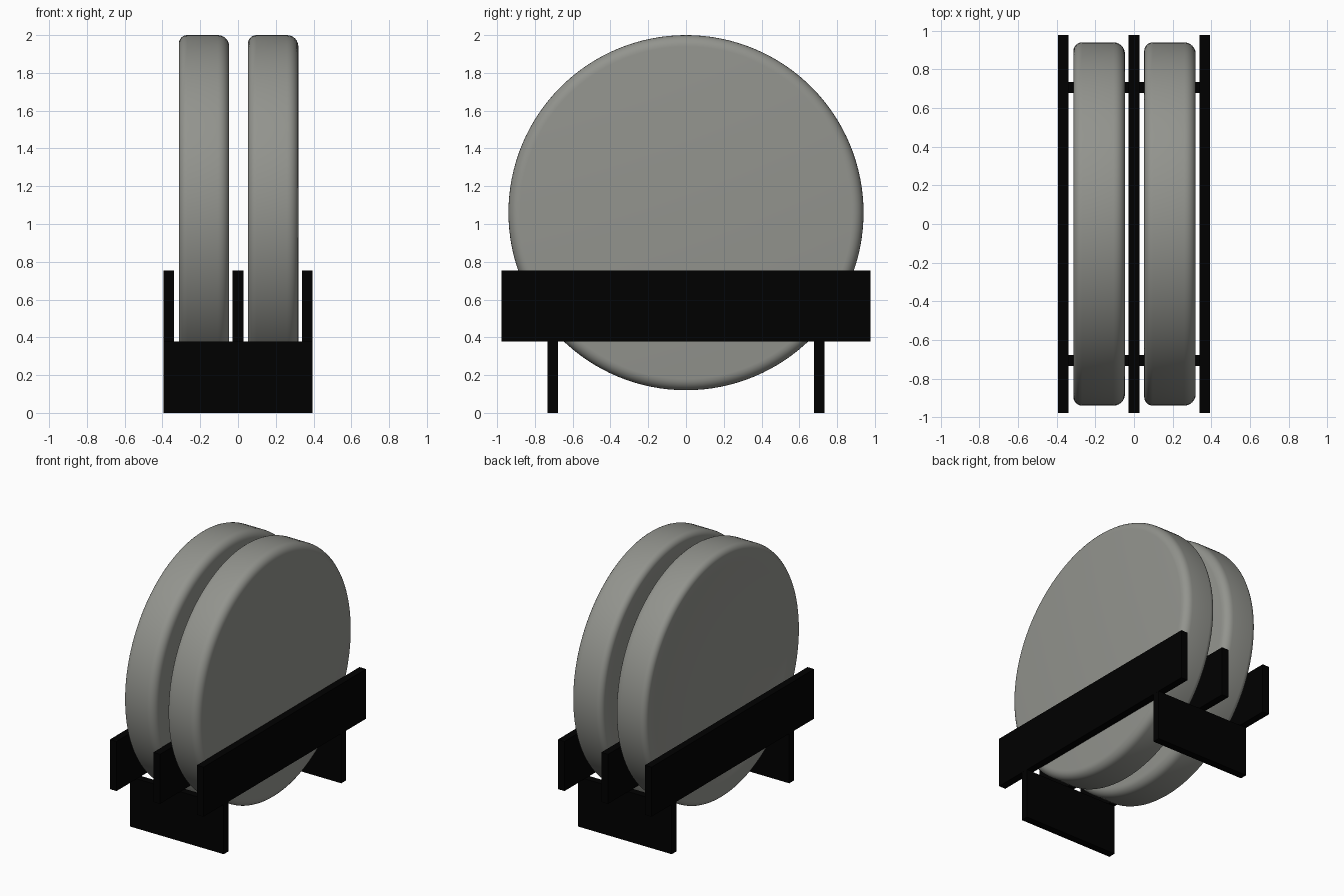
import bpy
import bmesh
from math import radians, sin, cos, pi
from mathutils import Vector

cube = bpy.data.objects.get("Cube")
if cube:
    bpy.data.objects.remove(cube, do_unlink=True)


def make_material(name, color):
    mat = bpy.data.materials.new(name)
    mat.use_nodes = True
    mat.diffuse_color = color
    bsdf = next(n for n in mat.node_tree.nodes if n.type == 'BSDF_PRINCIPLED')
    bsdf.inputs["Base Color"].default_value = color
    return mat


stone = make_material("warm_grey", (0.29, 0.295, 0.27, 1))
black = make_material("black", (0, 0, 0, 1))

RADIUS, HALF, DISH = 0.94, 0.1335, 0.08
THICK = 0.056


def plank(name, location, size):
    bpy.ops.mesh.primitive_cube_add(size=1, location=location)
    obj = bpy.context.object
    obj.name = name
    obj.scale = size
    bpy.ops.object.transform_apply(location=False, rotation=False, scale=True)
    obj.data.materials.append(black)


def rim_corner(side, r):
    # Quarter-round from the face (side -1 or 1) to the rim
    angles = [i * pi / 12 for i in range(7)]
    return [(side * (HALF - r + r * cos(a)), RADIUS - r + r * sin(a)) for a in angles]


def disc(name, x):
    # Profile: hollowed right face, rounded rim, flat left face
    right_rim = rim_corner(-1, 0.045)
    lip = right_rim[0][1]
    hollow = [(-HALF + DISH * (1 - (i / 10) ** 2), lip * i / 10) for i in range(10)]
    profile = hollow + right_rim + rim_corner(1, 0.06)[::-1] + [(HALF, 0)]

    bm = bmesh.new()
    verts = [bm.verts.new((px, 0, pr)) for px, pr in profile]
    edges = [bm.edges.new(pair) for pair in zip(verts, verts[1:])]
    bmesh.ops.spin(bm, geom=verts + edges, cent=Vector(), axis=Vector((1, 0, 0)),
                   angle=2 * pi, steps=128)
    bmesh.ops.remove_doubles(bm, verts=bm.verts[:], dist=0.0001)
    bmesh.ops.recalc_face_normals(bm, faces=bm.faces[:])
    mesh = bpy.data.meshes.new(name)
    bm.to_mesh(mesh)
    bm.free()
    mesh.materials.append(stone)

    obj = bpy.data.objects.new(name, mesh)
    obj.location = (x, 0, 1.06)
    bpy.context.collection.objects.link(obj)
    bpy.ops.object.select_all(action='DESELECT')
    obj.select_set(True)
    bpy.context.view_layer.objects.active = obj
    bpy.ops.object.shade_smooth_by_angle(angle=radians(35))


# Two upright discs
disc("right_disc", -0.18)
disc("left_disc", 0.186)

# Long rails beside and between the discs
for name, x in (("right_rail", -0.366), ("middle_rail", 0), ("left_rail", 0.366)):
    plank(name, (x, 0, 0.566), (THICK, 1.955, 0.377))

# Cross planks that carry the rails
for name, y in (("front_foot", -0.706), ("back_foot", 0.706)):
    plank(name, (0, y, 0.1885), (0.788, THICK, 0.377))
